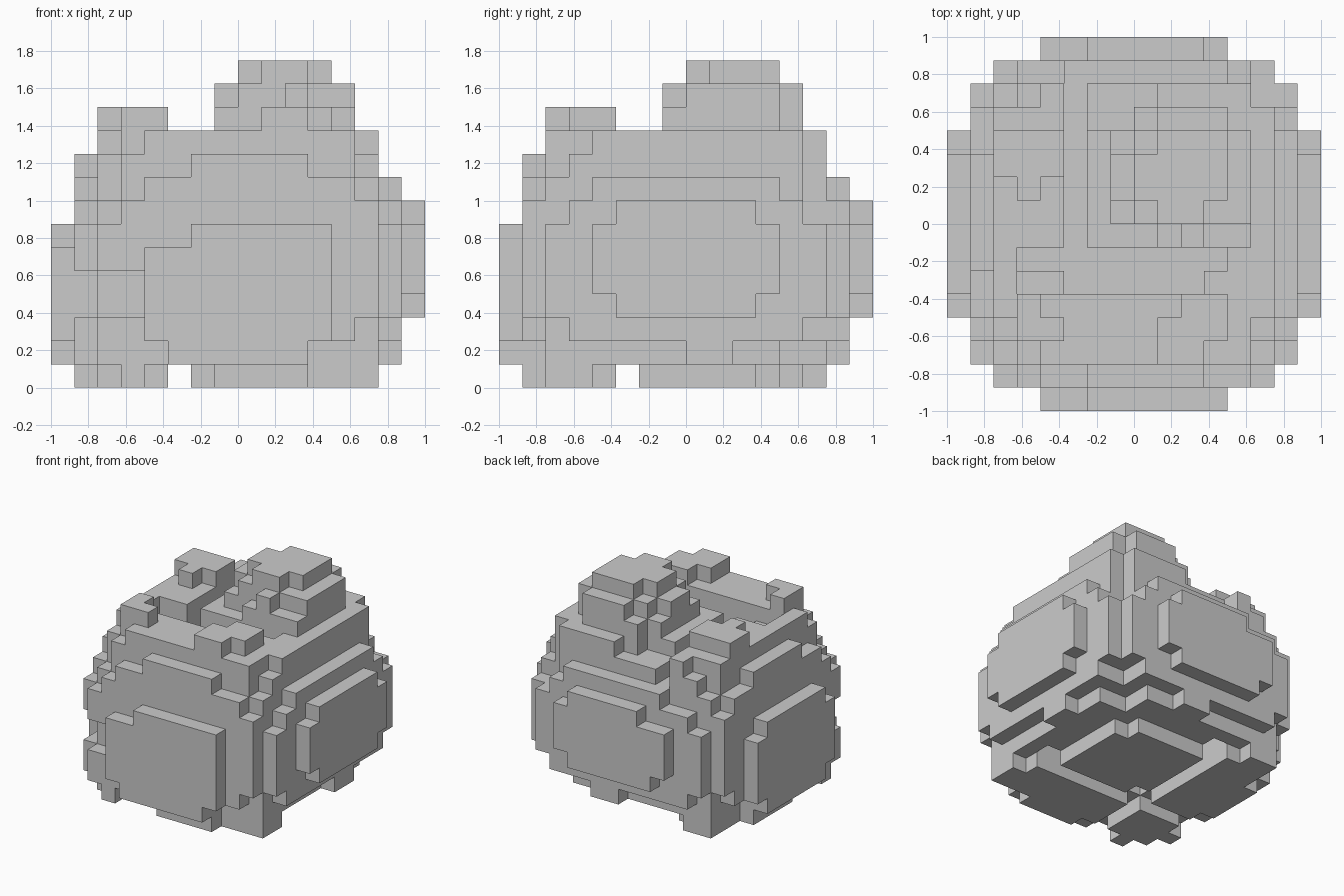
import bpy
import bmesh
from itertools import product
from mathutils import Vector

cube = bpy.data.objects.get("Cube")
if cube:
    bpy.data.objects.remove(cube, do_unlink=True)

UNIT = 1 / 8
cells = set()


def block(xs, ys, zs):
    return set(product(range(*xs), range(*ys), range(*zs)))


def mirrored(xs, ys, zs):
    """Block together with its copy across the x = y diagonal."""
    return block(xs, ys, zs) | block(ys, xs, zs)


def add(*args):
    cells.update(mirrored(*args))


def cut(*args):
    cells.difference_update(mirrored(*args))


def add_one(*args):
    cells.update(block(*args))


def cut_one(*args):
    cells.difference_update(block(*args))


def skin(near, far, courses):
    """Stack of courses lying in one upright layer, on two sides."""
    for start, end, low, high in courses:
        add((start, end), (near, far), (low, high))


# rounded core
add((2, 14), (2, 14), (1, 9))
add((3, 13), (2, 14), (9, 10))
add((3, 13), (3, 13), (10, 11))
add((4, 13), (2, 14), (10, 11))

# skins and raised plates on the two low sides
skin(1, 2, [(5, 11, 1, 2), (4, 13, 2, 3), (2, 14, 3, 7),
            (3, 14, 7, 8), (4, 13, 8, 9), (6, 11, 9, 10)])
skin(0, 1, [(5, 11, 1, 2), (4, 12, 2, 6)])
add_one((6, 12), (0, 1), (6, 7))
add_one((0, 1), (5, 11), (6, 7))

# skins and raised plates on the two high sides
skin(14, 15, [(8, 10, 1, 2), (3, 13, 2, 3), (2, 14, 3, 7),
              (3, 13, 7, 8), (4, 12, 8, 9)])
skin(15, 16, [(5, 11, 3, 8), (4, 12, 4, 7)])
cut_one((5, 6), (15, 16), (7, 8))
cut_one((4, 5), (14, 15), (8, 9))

# recess above the corner foot, and bevelled corners
cut((2, 4), (1, 2), (3, 5))
cut((12, 14), (12, 14), (1, 2))
cut((13, 14), (13, 14), (2, 3))
cut((13, 14), (13, 14), (7, 9))
cut((2, 3), (2, 3), (8, 9))

# grooves between the feet
cut((5, 6), (5, 13), (1, 2))

# corner foot
add((2, 5), (1, 2), (1, 3))
add((2, 5), (2, 5), (0, 1))
add((3, 4), (1, 2), (0, 1))

# side feet
add((6, 13), (2, 5), (0, 1))
add((7, 11), (1, 2), (0, 1))
add((12, 14), (2, 4), (0, 1))

# centre foot with two clipped corners
add((6, 12), (6, 12), (0, 1))
for a in (6, 11):
    cut((a, a + 1), (a, a + 1), (0, 1))

# winding valley between the upper lobes
cut_one((5, 11), (5, 7), (9, 11))
cut_one((11, 12), (6, 7), (9, 11))
cut_one((3, 5), (6, 7), (9, 11))
cut_one((3, 5), (5, 6), (10, 11))
cut_one((5, 6), (7, 14), (9, 11))
cut_one((6, 8), (12, 14), (10, 11))
cut_one((8, 9), (13, 14), (10, 11))

# small upper lobes
add_one((2, 5), (10, 12), (11, 12))
add_one((3, 4), (9, 10), (11, 12))
add_one((9, 12), (2, 4), (11, 12))
add_one((10, 12), (4, 5), (11, 12))
cut_one((11, 12), (2, 3), (11, 12))
add_one((3, 5), (3, 5), (11, 12))
cut_one((4, 5), (4, 5), (11, 12))

# large stepped upper lobe
add_one((8, 13), (8, 13), (11, 13))
add_one((9, 13), (7, 8), (11, 12))
add_one((7, 8), (8, 12), (11, 12))
add_one((10, 11), (7, 8), (12, 13))
add_one((7, 8), (9, 11), (12, 13))
cut_one((12, 13), (12, 13), (11, 13))
cut_one((8, 9), (12, 13), (12, 13))
add_one((8, 12), (8, 12), (13, 14))
for a, b in ((8, 8), (11, 8), (8, 11)):
    cells.discard((a, b, 13))

# skin the cells with their exposed faces
bm = bmesh.new()
verts = {}


def corner(p):
    key = tuple(p)
    if key not in verts:
        verts[key] = bm.verts.new((Vector(key) - Vector((8, 8, 0))) * UNIT)
    return verts[key]


for cell in sorted(cells):
    for axis, side in product(range(3), (0, 1)):
        beside = list(cell)
        beside[axis] += 2 * side - 1
        if tuple(beside) in cells:
            continue
        ring = []
        for a, b in ((0, 0), (1, 0), (1, 1), (0, 1)):
            p = list(cell)
            p[axis] += side
            p[(axis + 1) % 3] += a
            p[(axis + 2) % 3] += b
            ring.append(corner(p))
        bm.faces.new(ring if side else ring[::-1])

mesh = bpy.data.meshes.new("stepped_boulder")
bm.to_mesh(mesh)
bm.free()

# single grey material
grey = bpy.data.materials.new("stone_grey")
grey.use_nodes = True
colour = (0.6, 0.6, 0.6, 1)
grey.diffuse_color = colour
grey.node_tree.nodes["Principled BSDF"].inputs["Base Color"].default_value = colour
mesh.materials.append(grey)

boulder = bpy.data.objects.new("stepped_boulder", mesh)
bpy.context.scene.collection.objects.link(boulder)
